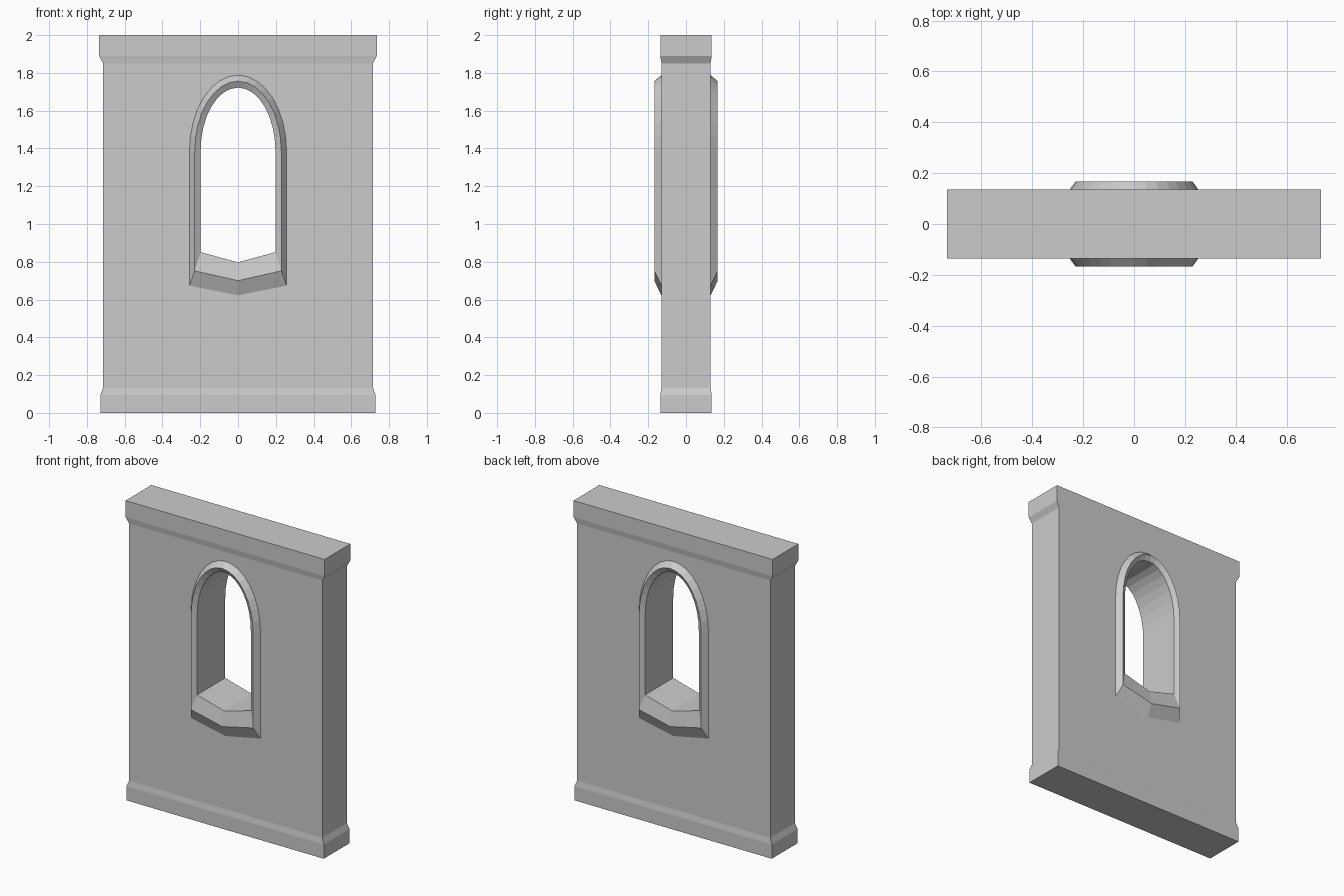
import bpy, bmesh
from math import sin, cos, pi

if "Cube" in bpy.data.objects:
    bpy.data.objects.remove(bpy.data.objects["Cube"])

bm = bmesh.new()
ARCH_SEGMENTS = 16


def add_loop(points):
    return [bm.verts.new(p) for p in points]


def bridge(a, b, skip=()):
    """Quads between two loops, leaving out the sides listed in skip."""
    n = len(a)
    for i in range(n):
        if i not in skip:
            j = (i + 1) % n
            bm.faces.new((a[i], a[j], b[j], b[i]))


def window_loop(half_w, y, top, spring, sill_side, sill_mid):
    """Arched opening outline with a V-shaped sill."""
    pts = []
    for i in range(ARCH_SEGMENTS + 1):
        a = pi * i / ARCH_SEGMENTS
        pts.append((half_w * cos(a), y, spring + (top - spring) * sin(a)))
    pts += [(-half_w, y, sill_side), (0, y, sill_mid), (half_w, y, sill_side)]
    return add_loop(pts)


# Wall with base and cap mouldings: half width, half depth, height
sections = [
    (0.729, 0.136, 0.0), (0.729, 0.136, 0.095), (0.714, 0.130, 0.133),
    (0.714, 0.130, 1.851), (0.735, 0.136, 1.889), (0.735, 0.136, 2.0),
]
rects = [add_loop([(-x, -y, z), (x, -y, z), (x, y, z), (-x, y, z)])
         for x, y, z in sections]
for k in range(len(rects) - 1):
    bridge(rects[k], rects[k + 1], skip=(0, 2) if k == 2 else ())
bm.faces.new(rects[0])
bm.faces.new(rects[-1])

# Window surround: outer foot, raised ridge, inner lip, mirrored to the back
profile = [
    (0.257, 0.130, 1.788, 1.385, 0.674, 0.622),
    (0.229, 0.168, 1.756, 1.385, 0.752, 0.700),
    (0.198, 0.148, 1.722, 1.385, 0.851, 0.797),
]
front = [window_loop(p[0], -p[1], *p[2:]) for p in profile]
back = [window_loop(p[0], p[1], *p[2:]) for p in profile]
rings = front + back[::-1]
for a, b in zip(rings, rings[1:]):
    bridge(a, b)


# Front and back wall panels around the window surround
def fill_panel(corners, ring, normal):
    edges = []
    for loop in (corners, ring):
        for i, v in enumerate(loop):
            w = loop[(i + 1) % len(loop)]
            edges.append(bm.edges.get((v, w)) or bm.edges.new((v, w)))
    bmesh.ops.triangle_fill(bm, edges=edges, use_beauty=True, normal=normal)


low, high = rects[2], rects[3]
fill_panel([low[0], low[1], high[1], high[0]], front[0], (0, -1, 0))
fill_panel([low[2], low[3], high[3], high[2]], back[0], (0, 1, 0))

bmesh.ops.recalc_face_normals(bm, faces=bm.faces[:])
mesh = bpy.data.meshes.new("window_wall")
bm.to_mesh(mesh)
bm.free()
wall = bpy.data.objects.new("window_wall", mesh)
bpy.context.collection.objects.link(wall)
